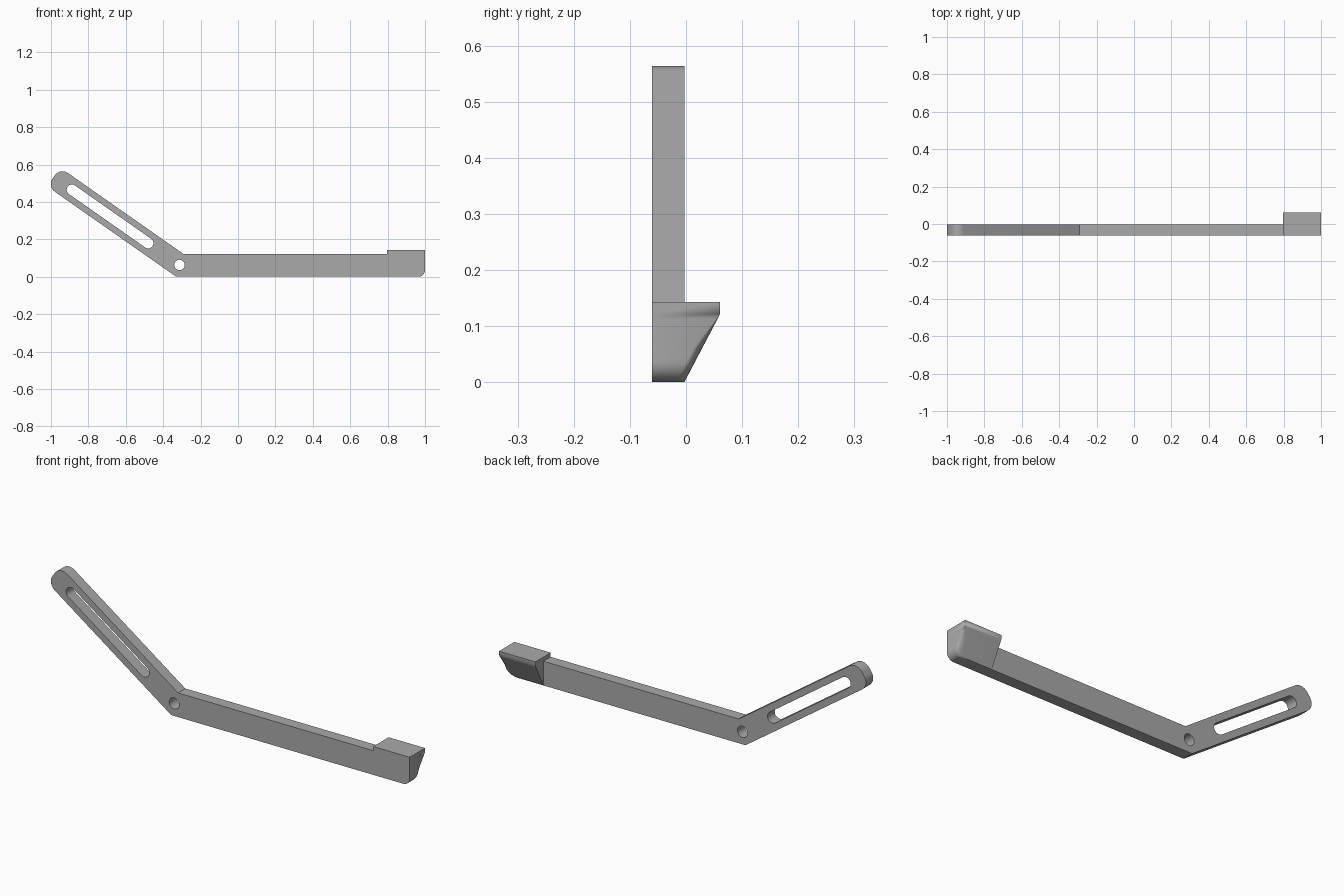
import bpy, bmesh
from math import sin, cos, pi, radians, sqrt
from mathutils import Vector

if "Cube" in bpy.data.objects:
    bpy.data.objects.remove(bpy.data.objects["Cube"])

grey = bpy.data.materials.new("plain grey")
grey.use_nodes = True
grey.diffuse_color = (0.4, 0.4, 0.4, 1)
grey.node_tree.nodes["Principled BSDF"].inputs["Base Color"].default_value = grey.diffuse_color

FRONT, BACK = -0.061, -0.003      # arm thickness in y
WIDTH = 0.122                     # arm width
PAD_X, PAD_TOP, PAD_BACK = 0.797, 0.143, 0.061
TILT = radians(35)
ALONG = Vector((-cos(TILT), sin(TILT)))    # up the slotted arm
ACROSS = Vector((sin(TILT), cos(TILT)))
BEND = Vector((-0.33, 0))


def on_arm(u, v):
    return BEND + ALONG * u + ACROSS * v


def arc(centre, radius, start, sweep, steps):
    return [centre + radius * Vector((cos(start + sweep * i / steps),
                                      sin(start + sweep * i / steps)))
            for i in range(steps + 1)]


def finish(name, bm):
    bmesh.ops.remove_doubles(bm, verts=bm.verts, dist=1e-5)
    bmesh.ops.recalc_face_normals(bm, faces=bm.faces)
    mesh = bpy.data.meshes.new(name)
    bm.to_mesh(mesh)
    bm.free()
    mesh.materials.append(grey)
    obj = bpy.data.objects.new(name, mesh)
    bpy.context.collection.objects.link(obj)
    bpy.ops.object.select_all(action='DESELECT')
    obj.select_set(True)
    bpy.context.view_layer.objects.active = obj
    bpy.ops.object.shade_smooth_by_angle(angle=radians(30))
    return obj


# Bent arm: outline with rounded tip, a slot and a pivot hole
length, r = 0.843, 0.05
axis = pi - TILT
outline = [BEND, Vector((PAD_X, 0)), Vector((PAD_X, WIDTH)),
           BEND + Vector((WIDTH * (1 - cos(TILT)) / sin(TILT), WIDTH))]
outline += arc(on_arm(length - r, WIDTH - r), r, axis - pi / 2, pi / 2, 10)
outline += arc(on_arm(length - r, r), r, axis, pi / 2, 10)
slot = (arc(on_arm(0.724, WIDTH / 2), 0.028, axis - pi / 2, pi, 16)
        + arc(on_arm(0.226, WIDTH / 2), 0.028, axis + pi / 2, pi, 16))
pivot = arc(Vector((-0.313, 0.063)), 0.028, 0, 2 * pi, 32)[:-1]

curve = bpy.data.curves.new("arm_profile", 'CURVE')
curve.dimensions = '2D'
curve.fill_mode = 'BOTH'
curve.extrude = (BACK - FRONT) / 2
for loop in (outline, slot, pivot):
    spline = curve.splines.new('POLY')
    spline.points.add(len(loop) - 1)
    for point, p in zip(spline.points, loop):
        point.co = (p.x, p.y, 0, 1)
    spline.use_cyclic_u = True
helper = bpy.data.objects.new("arm_profile", curve)
bpy.context.collection.objects.link(helper)
bpy.context.view_layer.update()
bm = bmesh.new()
flat = helper.evaluated_get(bpy.context.evaluated_depsgraph_get()).to_mesh()
bm.from_mesh(flat)
bpy.data.objects.remove(helper)
for v in bm.verts:
    x, y, z = v.co
    v.co = (x, (FRONT + BACK) / 2 - z, y)
finish("bent_arm", bm)

# End pad: stacked sections, sloping back, rounded lower end corner
R, STEPS = 0.035, 6
heights = [R * (1 - cos(pi / 2 * i / 8)) for i in range(9)]
heights += [R + (WIDTH - R) * i / 10 for i in range(1, 11)] + [PAD_TOP]


def section(z):
    low = max(0, R - z)
    end = 1 - R + sqrt(R * R - low * low)
    back = BACK + (PAD_BACK - BACK) * min(1, z / WIDTH)
    grow = max(0, min(1, (WIDTH - z) / 0.06))
    rx, ry = 0.03 * grow, 0.015 * grow
    ring = [(PAD_X, back), (PAD_X, FRONT), (end, FRONT)]
    for i in range(STEPS + 1):
        a = pi / 2 * i / STEPS
        ring.append((end - rx + rx * cos(a), back - ry + ry * sin(a)))
    return [(x, y, z) for x, y in ring]


bm = bmesh.new()
rings = [[bm.verts.new(p) for p in section(z)] for z in heights]
for lower, upper in zip(rings, rings[1:]):
    for i in range(len(lower)):
        j = (i + 1) % len(lower)
        bm.faces.new((lower[i], lower[j], upper[j], upper[i]))
bm.faces.new(rings[0][::-1])
bm.faces.new(rings[-1])
finish("end_pad", bm)
